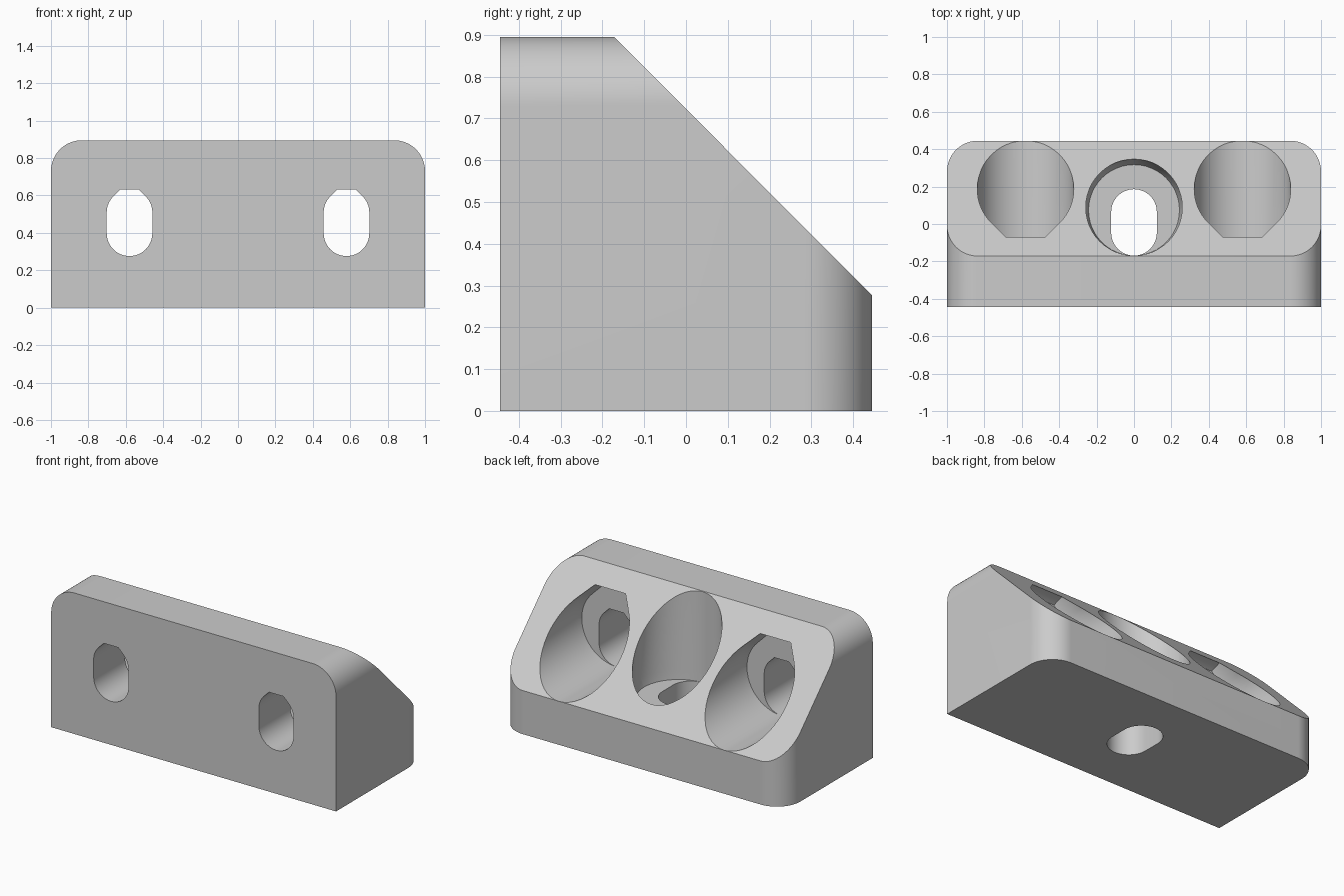
import bpy, bmesh, math
from mathutils import Vector

if "Cube" in bpy.data.objects:
    bpy.data.objects.remove(bpy.data.objects["Cube"])

HALF_W, HALF_D, HEIGHT = 1.0, 0.445, 0.895
CORNER = 0.165       # rounded corner radius
LIP = 0.275          # height of back wall and depth of top ledge
HOLE_X = 0.58
SLOT_R, SLOT_LEN = 0.122, 0.355
BORE_R, SEAT_R = 0.258, 0.243
SEAT = 0.315         # wall thickness under the bolt heads

grey = bpy.data.materials.new("light grey")
grey.use_nodes = True
grey.diffuse_color = (0.6, 0.6, 0.6, 1)
grey.node_tree.nodes["Principled BSDF"].inputs["Base Color"].default_value = (0.6, 0.6, 0.6, 1)


def arc(cu, cv, r, start, end, steps=24):
    angles = [math.radians(start + (end - start) * i / steps) for i in range(steps + 1)]
    return [(cu + r * math.cos(a), cv + r * math.sin(a)) for a in angles]


def loft(name, rings):
    """Closed solid through matching rings of 3D points."""
    bm = bmesh.new()
    loops = [[bm.verts.new(p) for p in ring] for ring in rings]
    n = len(loops[0])
    for a, b in zip(loops, loops[1:]):
        for i in range(n):
            bm.faces.new((a[i], a[(i + 1) % n], b[(i + 1) % n], b[i]))
    bm.faces.new(loops[0][::-1])
    bm.faces.new(loops[-1])
    bmesh.ops.recalc_face_normals(bm, faces=bm.faces)
    mesh = bpy.data.meshes.new(name)
    bm.to_mesh(mesh)
    bm.free()
    mesh.materials.append(grey)
    obj = bpy.data.objects.new(name, mesh)
    bpy.context.collection.objects.link(obj)
    return obj


def along_y(profile, y):
    return [Vector((u, y, v)) for u, v in profile]


def along_z(profile, z):
    return [Vector((u, v, z)) for u, v in profile]


def outline(cu, low, r, length, teardrop):
    """Slot profile starting at low; the teardrop has a flat 45 degree roof."""
    c0, c1 = low + r, low + length - r
    bottom = arc(cu, c0, r, 180, 360)
    if not teardrop:
        return bottom + arc(cu, c1 + 1e-4, r, 0, 180)
    flat = r * (math.sqrt(2) - 1)
    return (bottom + arc(cu, c1 + 1e-4, r, 0, 45, 8) + [(cu + flat, c1 + r), (cu - flat, c1 + r)]
            + arc(cu, c1 + 1e-4, r, 135, 180, 8))


def combine(target, tool, operation):
    mod = target.modifiers.new(operation.title(), "BOOLEAN")
    mod.operation, mod.solver, mod.object = operation, "EXACT", tool
    bpy.context.view_layer.objects.active = target
    bpy.ops.object.modifier_apply(modifier=mod.name)
    bpy.data.objects.remove(tool)


# Body: front silhouette crossed with plan outline and sloped side profile
def rounded(low, top):
    c = HALF_W - CORNER
    return ([(-HALF_W, low), (HALF_W, low)] + arc(c, top - CORNER, CORNER, 0, 90)
            + arc(-c, top - CORNER, CORNER, 90, 180))


front = rounded(0, HEIGHT)
body = loft("bracket_body", [along_y(front, -HALF_D), along_y(front, 0.6)])
plan = rounded(-0.6, HALF_D)
combine(body, loft("plan_tool", [along_z(plan, -0.1), along_z(plan, 1.1)]), "INTERSECT")
edge = LIP - HALF_D
wedge = [(edge - 0.5, HEIGHT + 0.5), (HALF_D + 0.5, LIP - 0.5), (2, 2)]
combine(body, loft("slope_tool", [[Vector((x, y, z)) for y, z in wedge] for x in (-2, 2)]),
        "DIFFERENCE")


# Bolt holes: a slot through the wall and a wide bore for the bolt head
def bolt_hole(x, low, start, place, teardrop):
    slot = outline(x, low, SLOT_R, SLOT_LEN, teardrop)
    seat = outline(x, low, SEAT_R, 2 * SEAT_R, teardrop)
    bore = outline(x, low, BORE_R, 2 * BORE_R, teardrop)
    combine(body, loft("bore_tool", [place(seat, start + SEAT), place(bore, start + SEAT + 0.06),
                                     place(bore, start + 1.5)]), "DIFFERENCE")
    combine(body, loft("slot_tool", [place(slot, start - 0.1), place(slot, start + SEAT + 0.05)]),
            "DIFFERENCE")


for side in (-1, 1):
    bolt_hole(side * HOLE_X, LIP + 0.001, -HALF_D, along_y, True)
bolt_hole(0, edge + 0.001, 0, along_z, False)

bpy.ops.object.select_all(action="DESELECT")
body.select_set(True)
bpy.context.view_layer.objects.active = body
bpy.ops.object.shade_smooth_by_angle(angle=math.radians(30))
